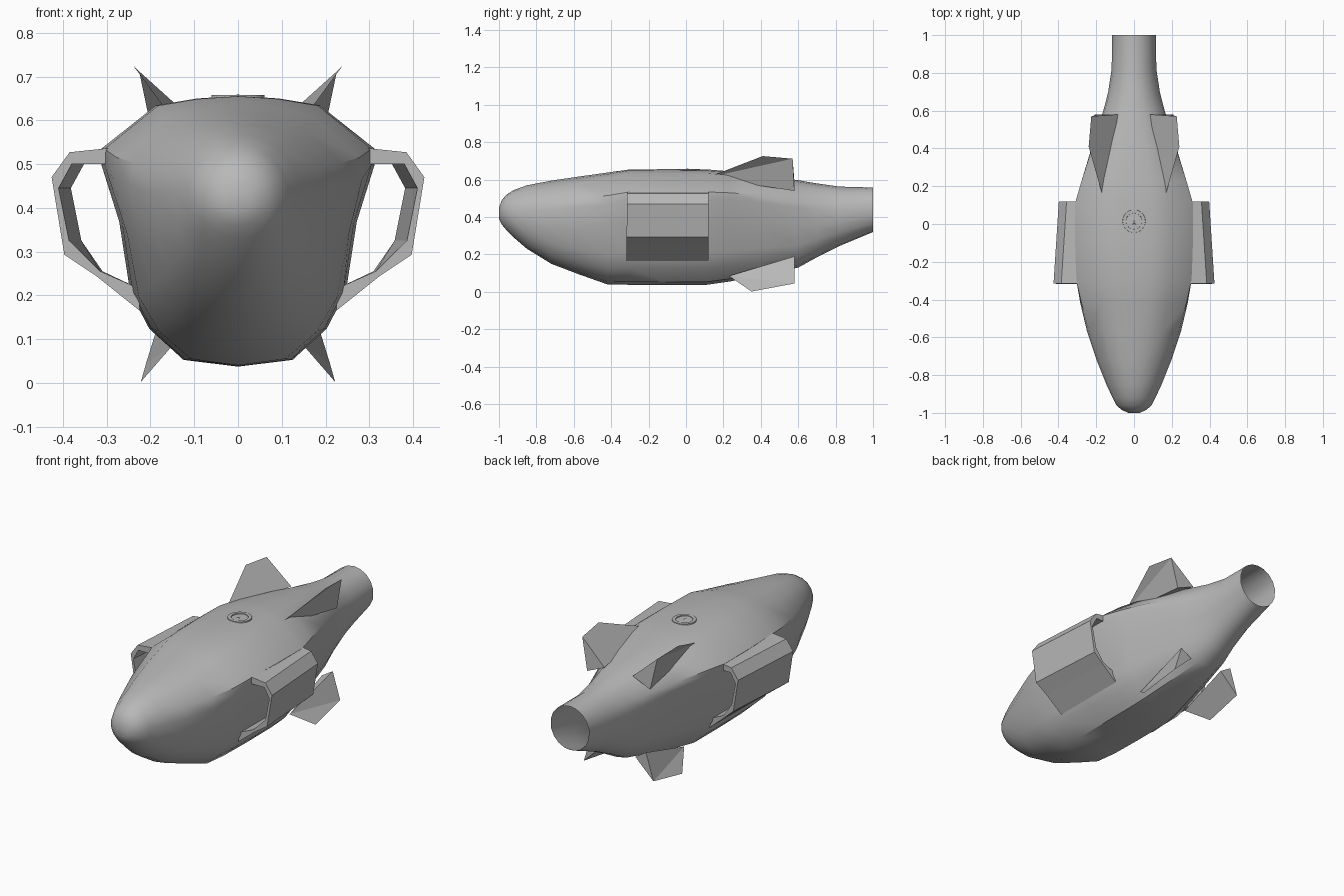
import bpy, bmesh, math

if "Cube" in bpy.data.objects:
    bpy.data.objects.remove(bpy.data.objects["Cube"])

grey = bpy.data.materials.new("hull_grey")
grey.diffuse_color = (0.48, 0.48, 0.48, 1)
grey.use_nodes = True
grey.node_tree.nodes["Principled BSDF"].inputs["Base Color"].default_value = grey.diffuse_color


def add_mesh(name, verts, faces, mirror=False, smooth=None):
    """Make an object from points and faces, optionally mirrored over x."""
    mesh = bpy.data.meshes.new(name)
    mesh.from_pydata(verts, [], faces)
    bm = bmesh.new()
    bm.from_mesh(mesh)
    bmesh.ops.recalc_face_normals(bm, faces=bm.faces)
    bm.to_mesh(mesh)
    bm.free()
    mesh.materials.append(grey)
    obj = bpy.data.objects.new(name, mesh)
    bpy.context.collection.objects.link(obj)
    bpy.ops.object.select_all(action='DESELECT')
    obj.select_set(True)
    bpy.context.view_layer.objects.active = obj
    if smooth:
        bpy.ops.object.shade_smooth_by_angle(angle=math.radians(smooth))
    if mirror:
        obj.modifiers.new("mirror", 'MIRROR')
    return obj


def loft(rings, closed_loft=False):
    """Quads joining equal rings of points."""
    n, m = len(rings[0]), len(rings)
    verts = [p for r in rings for p in r]
    faces = [(i * n + j, i * n + (j + 1) % n,
              (i + 1) % m * n + (j + 1) % n, (i + 1) % m * n + j)
             for i in range(m if closed_loft else m - 1) for j in range(n)]
    return verts, faces


# Hull: armoured mid section blending to an ellipse at nose and tail
shape = [(0, 1), (.3, .98), (.6, .93), (1, .61), (1, .49),
         (.87, .07), (.79, -.45), (.65, -.72), (.4, -.95), (0, -1)]
angles = [0, 20, 40, 60, 80, 105, 125, 145, 163, 180]
# y, half width, top, bottom, roundness
stations = [(-1.0, .03, .45, .39, 1), (-.985, .065, .49, .36, 1),
            (-.96, .095, .52, .33, 1), (-.92, .115, .545, .29, .95),
            (-.85, .148, .57, .23, .85), (-.72, .2, .595, .15, .65),
            (-.57, .25, .617, .093, .4), (-.42, .285, .638, .04, .2),
            (-.3, .305, .655, .038, 0), (-.1, .312, .656, .037, 0),
            (.11, .312, .655, .038, 0), (.23, .277, .645, .055, 0),
            (.4, .226, .626, .088, .1), (.6, .163, .597, .13, .35),
            (.7, .138, .58, .185, .6), (.82, .12, .563, .245, .85),
            (1.0, .117, .558, .32, 1)]
rings = []
for y, w, top, bot, k in stations:
    half = []
    for (u, v), a in zip(shape, angles):
        a = math.radians(a)
        x = w * (u * (1 - k) + math.sin(a) * k)
        z = (top + bot) / 2 + (top - bot) / 2 * (v * (1 - k) + math.cos(a) * k)
        half.append((x, y, z))
    rings.append(half + [(-x, y, z) for x, y, z in half[-2:0:-1]])
verts, faces = loft(rings)
faces.append(tuple(range(len(rings[0]))))
add_mesh("hull", verts, faces, smooth=35)

# Side ducts: thin C-shaped shells that narrow toward the rear
outer = [(.29, .537), (.385, .527), (.426, .47), (.397, .293), (.325, .245), (.225, .165)]
inner = [(.29, .5), (.38, .5), (.41, .445), (.386, .325), (.315, .255), (.225, .215)]
section = outer + inner[::-1]


def duct_ring(y, shift):
    return [(x - shift * max(0, min(1, (x - .3) / .08)), y - .012 * (.5 - z) * (y < 0), z)
            for x, z in section]


verts, faces = loft([duct_ring(-.315, 0), duct_ring(.12, .028)])
n = len(outer)
for base in (0, 2 * n):
    for i in range(n - 1):
        faces.append((base + i, base + i + 1, base + 2 * n - 2 - i, base + 2 * n - 1 - i))
add_mesh("side_duct", verts, faces, mirror=True)

# Tail fins: wedges with a sharp outer edge
wedge = [(0, 1, 3), (0, 3, 4), (1, 2, 4, 3), (0, 2, 1), (0, 4, 2)]
add_mesh("upper_fin", [(.155, .11, .61), (.085, .58, .585), (.19, .58, .54),
                       (.24, .41, .726), (.226, .57, .712)],
         [(0, 1, 4, 3), (0, 3, 4, 2), (1, 2, 4), (0, 2, 1)], mirror=True)
add_mesh("lower_fin", [(.15, .23, .085), (.1, .58, .15), (.165, .58, .19),
                       (.222, .35, .002), (.21, .58, .045)],
         [(0, 1, 4, 3), (0, 3, 4, 2), (1, 2, 4), (0, 2, 1)], mirror=True)

# Round hatch on the back: a low rim and a small centre wedge
rim = []
for i in range(24):
    a = math.tau * i / 24
    rim.append([(r * math.cos(a), .015 + r * math.sin(a), z)
                for r, z in ((.062, .645), (.06, .658), (.043, .658), (.041, .645))])
add_mesh("hatch_rim", *loft(rim, closed_loft=True))
add_mesh("hatch_pointer", [(-.022, -.01, .65), (.022, -.01, .65), (0, .05, .65), (0, .005, .66)],
         [(0, 1, 3), (1, 2, 3), (2, 0, 3), (0, 2, 1)])
